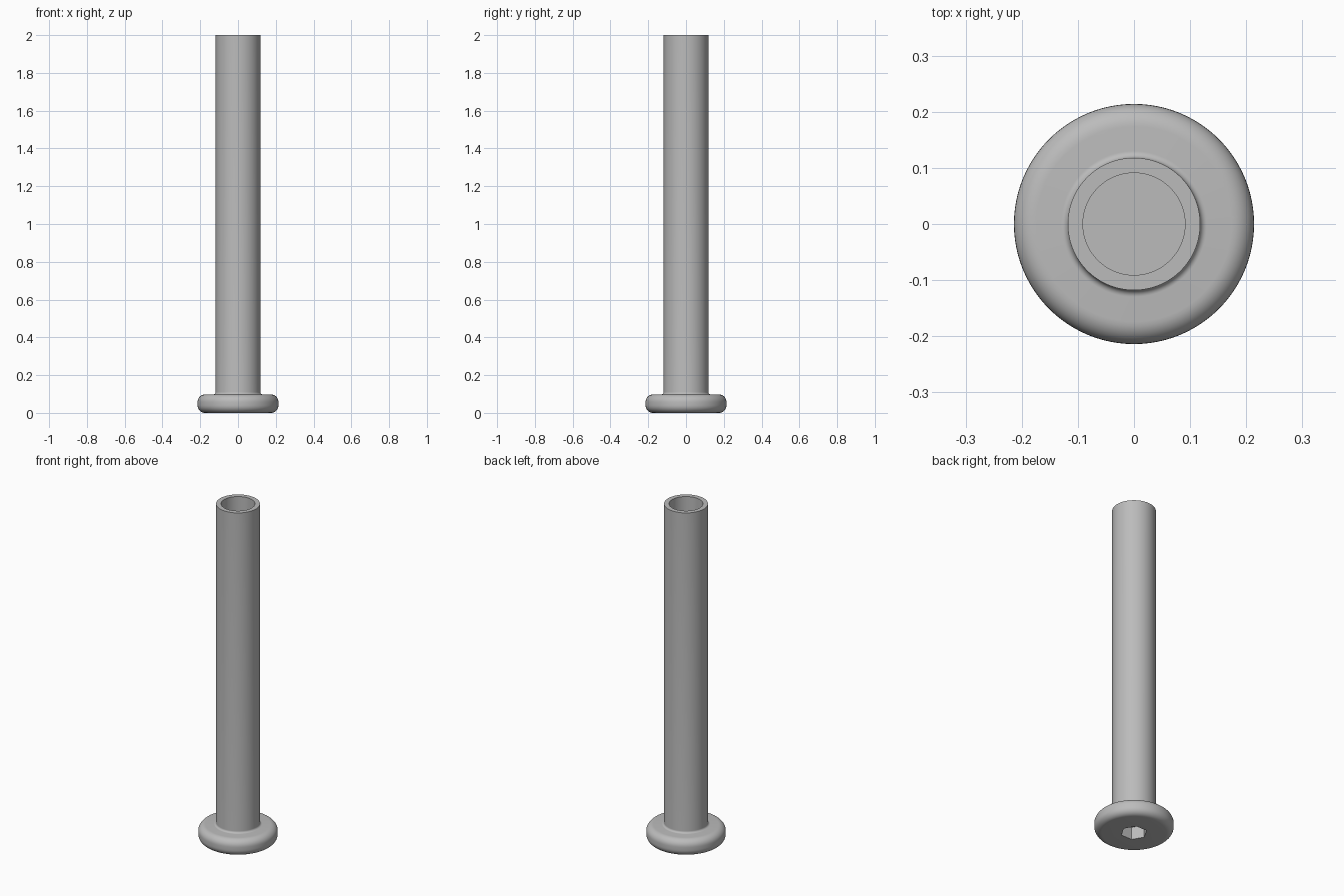
import bpy, bmesh
from math import pi, sin, cos, radians

cube = bpy.data.objects.get("Cube")
if cube:
    bpy.data.objects.remove(cube)

SEGMENTS = 96
HEAD_R, HEAD_H, HEAD_ROUND = 0.214, 0.098, 0.04
TUBE_R, BORE_R, TOP = 0.118, 0.091, 2.0
FILLET = 0.012
BORE_FLOOR = 0.3
HEX_R, HEX_DEPTH = 0.072, 0.075

steel = bpy.data.materials.new("brushed steel grey")
steel.use_nodes = True
grey = (0.5, 0.5, 0.5, 1)
steel.diffuse_color = grey
steel.node_tree.nodes["Principled BSDF"].inputs["Base Color"].default_value = grey


def arc(cx, cz, r, start, end, steps=8):
    """Profile points along a quarter arc, angles in degrees."""
    angles = [radians(start + (end - start) * i / steps) for i in range(steps + 1)]
    return [(cx + r * cos(a), cz + r * sin(a), False) for a in angles]


def hex_radius(a):
    return HEX_R * cos(pi / 6) / cos(a % (pi / 3) - pi / 6)


# Profile from the hex socket floor, round the head, up the tube, into the bore
inner = HEAD_R - HEAD_ROUND
profile = [(HEX_R, HEX_DEPTH, True), (HEX_R, 0, True)]
profile += arc(inner, HEAD_ROUND, HEAD_ROUND, -90, 0)
profile += arc(inner, HEAD_H - HEAD_ROUND, HEAD_ROUND, 0, 90)
profile += arc(TUBE_R + FILLET, HEAD_H + FILLET, FILLET, 270, 180)
profile += [(TUBE_R, TOP, False), (BORE_R, TOP, False), (BORE_R, BORE_FLOOR, False)]

# Loft rings of the profile and cap both ends
bm = bmesh.new()
rings = []
for r, z, is_hex in profile:
    ring = []
    for i in range(SEGMENTS):
        a = 2 * pi * i / SEGMENTS
        d = hex_radius(a) if is_hex else r
        ring.append(bm.verts.new((d * cos(a), d * sin(a), z)))
    rings.append(ring)
for low, high in zip(rings, rings[1:]):
    for i in range(SEGMENTS):
        j = (i + 1) % SEGMENTS
        bm.faces.new((low[i], low[j], high[j], high[i]))
bm.faces.new(rings[0][::-1])
bm.faces.new(rings[-1])
bmesh.ops.recalc_face_normals(bm, faces=bm.faces)

mesh = bpy.data.meshes.new("sleeve_nut")
bm.to_mesh(mesh)
bm.free()
mesh.materials.append(steel)
nut = bpy.data.objects.new("sleeve_nut", mesh)
bpy.context.collection.objects.link(nut)

# Smooth the round surfaces, keep rims and socket corners crisp
bpy.ops.object.select_all(action="DESELECT")
nut.select_set(True)
bpy.context.view_layer.objects.active = nut
bpy.ops.object.shade_smooth_by_angle(angle=radians(30))
